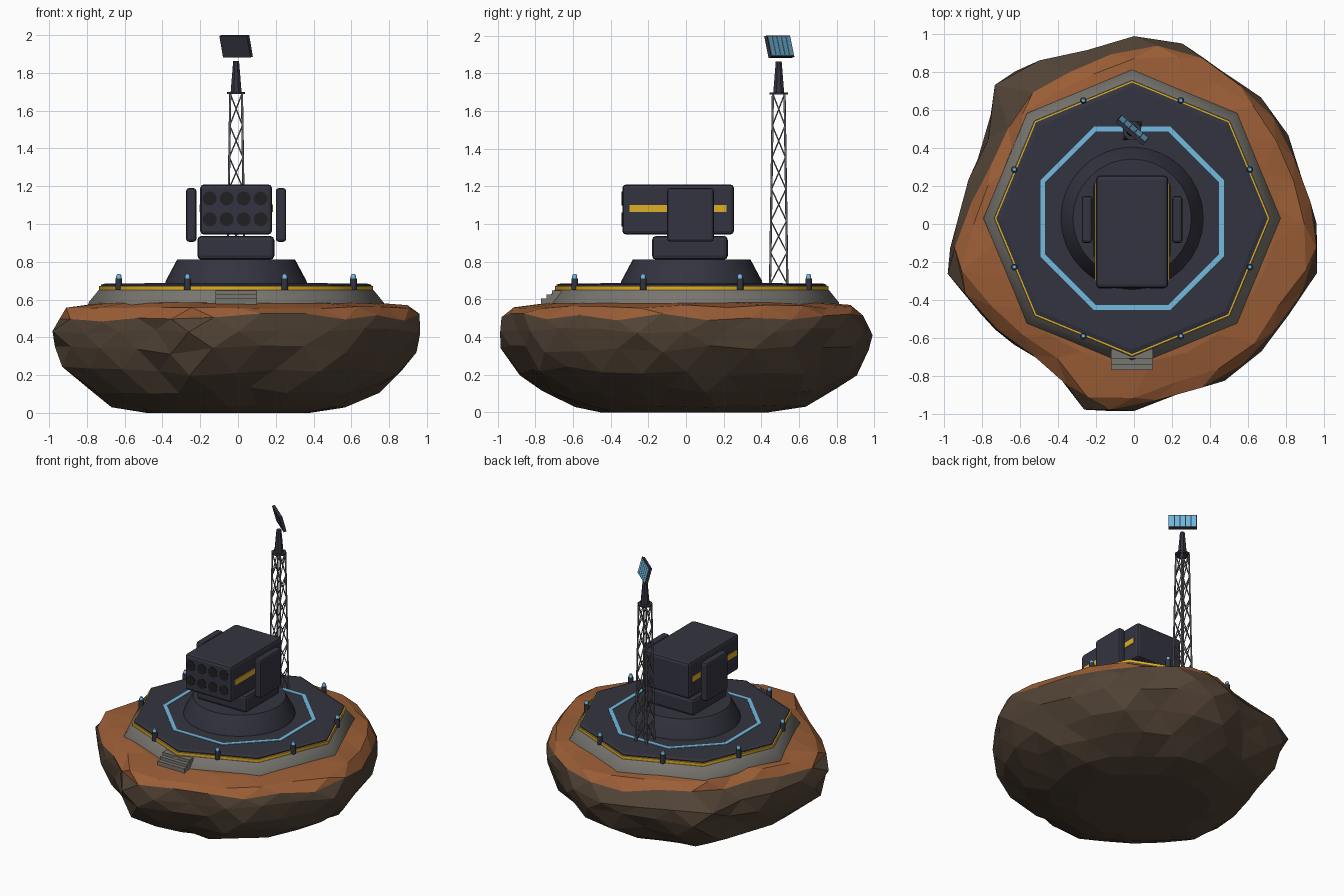
import bpy, bmesh, math, random
from mathutils import Matrix, Vector

random.seed(7)
if "Cube" in bpy.data.objects:
    bpy.data.objects.remove(bpy.data.objects["Cube"], do_unlink=True)


def material(name, rgb):
    m = bpy.data.materials.new(name)
    m.use_nodes = True
    color = (*rgb, 1)
    m.diffuse_color = color
    node = next(n for n in m.node_tree.nodes if n.type == 'BSDF_PRINCIPLED')
    node.inputs["Base Color"].default_value = color
    node.inputs["Roughness"].default_value = 0.8
    return m


ORANGE = material("orange soil", (0.33, 0.112, 0.038))
BROWN = material("brown rock", (0.083, 0.056, 0.036))
CONCRETE = material("concrete", (0.19, 0.18, 0.16))
DARK = material("dark metal", (0.034, 0.034, 0.052))
BLACK = material("black bore", (0.014, 0.014, 0.016))
YELLOW = material("hazard yellow", (0.74, 0.43, 0.02))
BLUE = material("light blue", (0.17, 0.5, 0.75))
STEEL = material("mast steel", (0.17, 0.17, 0.19))

CX, CY = -0.01, 0.03          # centre of the platform


def finish(name, bm, mats, bevel=0, smooth=0):
    """Make the object; smooth is the largest angle in degrees to shade smooth."""
    bmesh.ops.recalc_face_normals(bm, faces=bm.faces)
    mesh = bpy.data.meshes.new(name)
    bm.to_mesh(mesh)
    bm.free()
    ob = bpy.data.objects.new(name, mesh)
    bpy.context.collection.objects.link(ob)
    for m in mats:
        mesh.materials.append(m)
    if bevel:
        mod = ob.modifiers.new("Bevel", 'BEVEL')
        mod.width, mod.segments = bevel, 2
    if smooth:
        bpy.ops.object.select_all(action='DESELECT')
        ob.select_set(True)
        bpy.context.view_layer.objects.active = ob
        bpy.ops.object.shade_smooth_by_angle(angle=math.radians(smooth))


def box(name, x, y, z, mat, bevel=0):
    """Box from (min, max) ranges."""
    bm = bmesh.new()
    mid = [(a + b) / 2 for a, b in (x, y, z)]
    size = [b - a for a, b in (x, y, z)]
    bmesh.ops.create_cube(bm, size=1, matrix=Matrix.Translation(mid) @ Matrix.Diagonal((*size, 1)))
    finish(name, bm, [mat], bevel)


def lathe(name, profile, sides, mat, at=(CX, CY), turn=0, ring=False, smooth=0):
    """Revolve (radius, z) points; ring joins the profile to itself, otherwise ends are capped."""
    bm = bmesh.new()
    loops = []
    for r, z in profile:
        angles = [turn + math.tau * k / sides for k in range(sides)]
        loops.append([bm.verts.new((at[0] + r * math.cos(a), at[1] + r * math.sin(a), z)) for a in angles])
    pairs = list(zip(loops, loops[1:]))
    if ring:
        pairs.append((loops[-1], loops[0]))
    else:
        bm.faces.new(loops[0])
        bm.faces.new(loops[-1])
    for low, high in pairs:
        for k in range(sides):
            n = (k + 1) % sides
            bm.faces.new((low[k], low[n], high[n], high[k]))
    finish(name, bm, [mat], smooth=smooth)


def beam(bm, p, q, radius):
    p, q = Vector(p), Vector(q)
    turn = (q - p).to_track_quat('Z', 'Y').to_matrix().to_4x4()
    bmesh.ops.create_cone(bm, cap_ends=True, segments=6, radius1=radius, radius2=radius,
                          depth=(q - p).length, matrix=Matrix.Translation((p + q) / 2) @ turn)


# Rock island: staggered rings following an irregular outline, soil on top
outline = [.965, .92, .94, .945, .93, .985, .99, .95, 1.0, 1.04, .885, .905,
           .935, 1.02, .94, .895, .87, 1.01, .985, .925, .955, .95, .945, .995]
COUNT = len(outline)
# (height, scale, roundness, x shift, radial jitter, height jitter)
layers = [(0, .46, .6, -.06, .03, 0), (.035, .635, .5, -.05, .03, .012),
          (.12, .81, .3, -.035, .03, .02), (.22, .92, .15, -.02, .025, .025),
          (.335, .985, 0, -.005, .012, .025), (.43, 1.0, 0, 0, .004, .02),
          (.505, .988, 0, 0, .008, .022), (.562, .935, .1, 0, .015, .01), (.582, .78, .8, 0, .01, .002)]
SOIL_LAYER, TOP_LAYER = 6, 8
bm = bmesh.new()
rings = []
for level, (z, scale, roundness, shift, jr, jz) in enumerate(layers):
    ring = []
    for k in range(COUNT):
        half = level % 2
        r = outline[k] if half else (outline[k] + outline[k - 1]) / 2
        a = math.tau * (k - (0 if half else 0.5)) / COUNT
        r = scale * (r * (1 - roundness) + 0.94 * roundness) + random.uniform(-jr, jr)
        if SOIL_LAYER <= level < TOP_LAYER:
            # bare rock shoulder on one back corner
            r *= 1 - .13 * max(0, math.cos(a - math.radians(132))) ** 4
        ring.append(bm.verts.new((shift + r * math.cos(a), r * math.sin(a), z + random.uniform(-jz, jz))))
    rings.append(ring)
for level, (low, high) in enumerate(zip(rings, rings[1:])):
    for k in range(COUNT):
        n = (k + 1) % COUNT
        if level % 2:
            tris = ((low[k], high[n], high[k]), (low[k], low[n], high[n]))
        else:
            tris = ((low[k], low[n], high[k]), (low[n], high[n], high[k]))
        for t in tris:
            bm.faces.new(t).material_index = int(level < SOIL_LAYER)
bm.faces.new(rings[0]).material_index = 1
bm.faces.new(rings[-1])
finish("rock_island", bm, [ORANGE, BROWN])

# Octagonal platform
lathe("concrete_base", [(.785, .56), (.782, .583), (.728, .65)], 8, CONCRETE, smooth=47)
lathe("hazard_band", [(.726, .643), (.726, .671)], 8, YELLOW, smooth=47)
lathe("deck", [(.716, .66), (.716, .678), (.692, .685)], 8, DARK)
lathe("deck_light_ring", [(.524, .68), (.524, .688), (.496, .688), (.496, .68)], 8, BLUE,
      turn=math.pi / 8, ring=True)

# Entry steps
for i in range(3):
    box(f"step_{i + 1}", (-.12, .10), (-.77 + .03 * i, -.66), (.56, .605 + .021 * i), CONCRETE)

# Perimeter lights at the middle of each deck side
for i in range(8):
    a = math.pi / 8 + i * math.pi / 4
    spot = (CX + .672 * math.cos(a), CY + .672 * math.sin(a))
    lathe(f"bollard_{i + 1}", [(.018, .65), (.018, .712)], 10, DARK, spot, smooth=40)
    lathe(f"bollard_light_{i + 1}", [(.014, .71), (.014, .724), (.009, .735)], 10, BLUE, spot, smooth=60)

# Turret
lathe("pedestal", [(.377, .68), (.372, .70), (.312, .812)], 32, DARK, smooth=35)
box("turret_neck", (-.215, .192), (-.18, .222), (.81, .937), DARK, .022)
box("launcher_body", (-.20, .18), (-.338, .255), (.944, 1.21), DARK, .02)
for side, inner, outer, face in (("right", -.22, -.275, -.205), ("left", .20, .255, .178)):
    box(f"{side}_armour_plate", sorted((inner, outer)), (-.10, .148), (.906, 1.19), DARK, .015)
    box(f"{side}_stripe", (face, face + .007), (-.30, .215), (1.063, 1.102), YELLOW)

# Launch tube openings
for row in range(2):
    for col in range(4):
        bm = bmesh.new()
        place = Matrix.Translation((-.15 + .09 * col, -.338, 1.025 + .11 * row))
        bmesh.ops.create_cone(bm, cap_ends=True, segments=16, radius1=.037, radius2=.037, depth=.006,
                              matrix=place @ Matrix.Rotation(math.pi / 2, 4, 'X'))
        finish(f"tube_{row + 1}_{col + 1}", bm, [BLACK])

# Lattice mast: four tapering legs with crossed braces
MX, MY, BAYS = -.01, .492, 6
FOOT, HEAD = .68, 1.69


def corner(i, t):
    half = .046 - .015 * t
    sx, sy = ((-1, -1), (1, -1), (1, 1), (-1, 1))[i % 4]
    return (MX + sx * half, MY + sy * half, FOOT + (HEAD - FOOT) * t)


bm = bmesh.new()
for i in range(4):
    beam(bm, corner(i, 0), corner(i, 1), .006)
    for b in range(BAYS):
        t, u = b / BAYS, (b + 1) / BAYS
        beam(bm, corner(i, t), corner(i + 1, u), .0035)
        beam(bm, corner(i + 1, t), corner(i, u), .0035)
finish("lattice_mast", bm, [STEEL], smooth=65)
lathe("mast_cap", [(.052, 1.687), (.052, 1.698)], 8, DARK, (MX, MY), math.pi / 8)
lathe("mast_head", [(.032, 1.69), (.017, 1.862)], 8, DARK, (MX, MY), math.pi / 8)

# Tilted sensor panel with five blue cells
bm = bmesh.new()
tilt = (Matrix.Translation((MX, MY + .003, 1.941)) @ Matrix.Rotation(math.radians(-40), 4, 'Z')
        @ Matrix.Rotation(math.radians(15), 4, 'X'))
bmesh.ops.create_cube(bm, size=1, matrix=tilt @ Matrix.Diagonal((.19, .02, .118, 1)))
for i in range(5):
    cell = Matrix.Translation(((i - 2) * .037, .0095, 0)) @ Matrix.Diagonal((.032, .005, .106, 1))
    made = bmesh.ops.create_cube(bm, size=1, matrix=tilt @ cell)
    for f in {f for v in made["verts"] for f in v.link_faces}:
        f.material_index = 1
finish("sensor_panel", bm, [DARK, BLUE])
